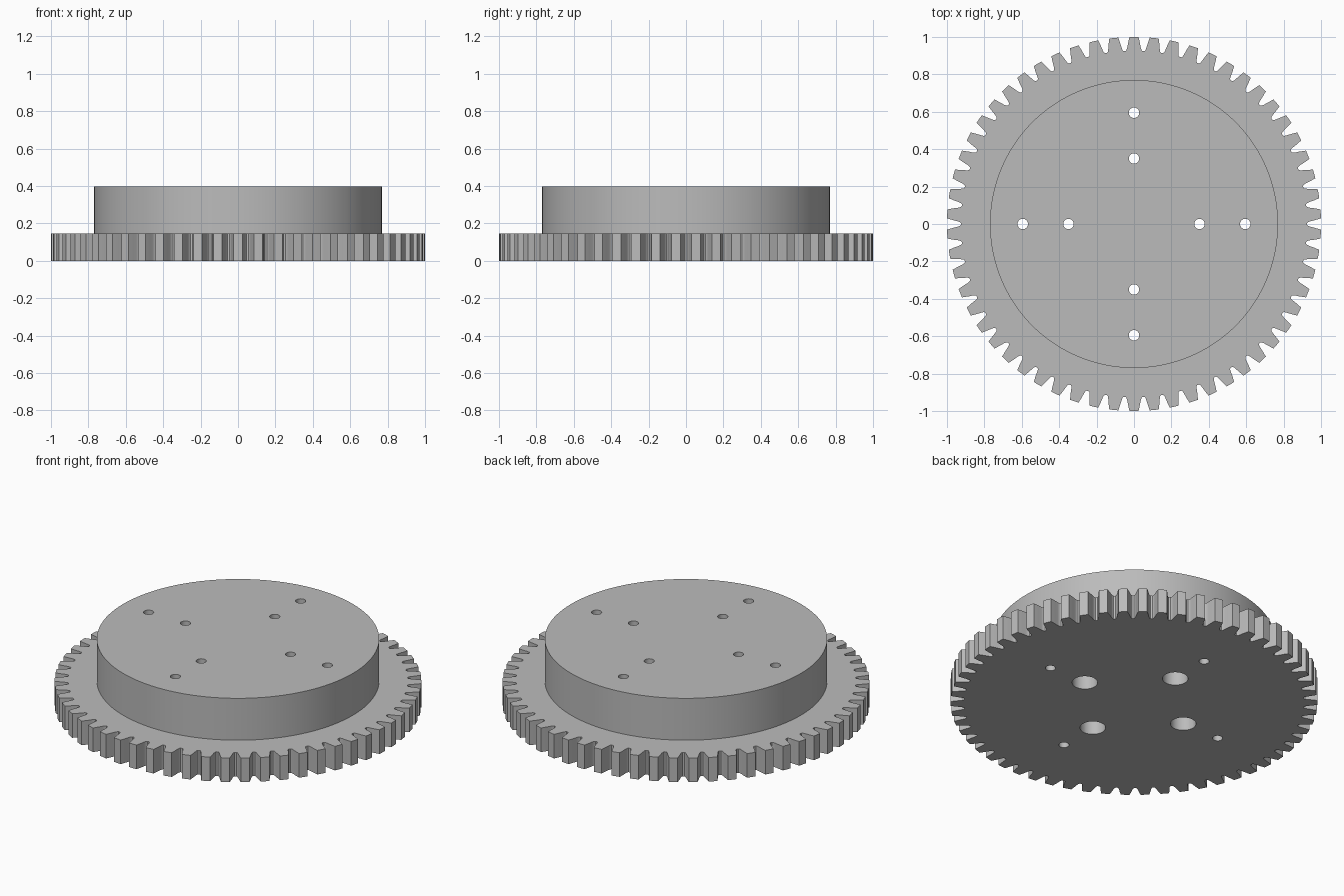
import bpy, bmesh, math

if "Cube" in bpy.data.objects:
    bpy.data.objects.remove(bpy.data.objects["Cube"])

TEETH = 58
GEAR_TOP, HUB_TOP, HUB_R = 0.145, 0.397, 0.77

grey = bpy.data.materials.new("plain grey")
grey.diffuse_color = (0.5, 0.5, 0.5, 1)
grey.use_nodes = True
grey.node_tree.nodes["Principled BSDF"].inputs["Base Color"].default_value = grey.diffuse_color


def prism(name, outline, z0, z1):
    """Extrude a closed outline from z0 to z1."""
    bm = bmesh.new()
    face = bm.faces.new([bm.verts.new((x, y, z0)) for x, y in outline])
    top = bmesh.ops.extrude_face_region(bm, geom=[face])
    verts = [g for g in top["geom"] if isinstance(g, bmesh.types.BMVert)]
    bmesh.ops.translate(bm, verts=verts, vec=(0, 0, z1 - z0))
    bmesh.ops.recalc_face_normals(bm, faces=bm.faces)
    mesh = bpy.data.meshes.new(name)
    bm.to_mesh(mesh)
    bm.free()
    mesh.materials.append(grey)
    ob = bpy.data.objects.new(name, mesh)
    bpy.context.collection.objects.link(ob)
    return ob


def circle(r, n, cx=0.0, cy=0.0):
    return [(cx + r * math.cos(math.tau * i / n), cy + r * math.sin(math.tau * i / n))
            for i in range(n)]


def combine(target, other, operation):
    """Apply a boolean, then remove the helper object."""
    mod = target.modifiers.new(operation, 'BOOLEAN')
    mod.operation, mod.solver, mod.object = operation, 'EXACT', other
    bpy.context.view_layer.objects.active = target
    bpy.ops.object.modifier_apply(modifier=mod.name)
    bpy.data.objects.remove(other)


# Toothed rim: half a tooth as (radius, half angle), mirrored about its centre
half = [(1.0, 0.024), (0.985, 0.028), (0.965, 0.0335), (0.945, 0.038),
        (0.931, 0.043), (0.926, 0.0485)]
tooth = [(r, -a) for r, a in reversed(half)] + [(1.0, 0.0)] + half
outline = []
for i in range(TEETH):
    mid = math.pi / 2 + math.tau * i / TEETH
    outline += [(r * math.cos(mid + a), r * math.sin(mid + a)) for r, a in tooth]
gear = prism("gear_with_hub", outline, 0, GEAR_TOP)

# Raised round hub
combine(gear, prism("hub", circle(HUB_R, 128), 0.05, HUB_TOP), 'UNION')

# Four pairs of through holes; the inner ones are widened from below
for k in range(4):
    c, s = round(math.cos(k * math.pi / 2)), round(math.sin(k * math.pi / 2))
    for dist, r, z1 in ((0.595, 0.028, 0.6), (0.35, 0.028, 0.6), (0.35, 0.07, 0.2)):
        cutter = prism("hole_cutter", circle(r, 32, c * dist, s * dist), -0.2, z1)
        combine(gear, cutter, 'DIFFERENCE')

# Smooth round walls, crisp edges
bpy.ops.object.select_all(action='DESELECT')
gear.select_set(True)
bpy.context.view_layer.objects.active = gear
bpy.ops.object.shade_smooth_by_angle(angle=math.radians(30))
